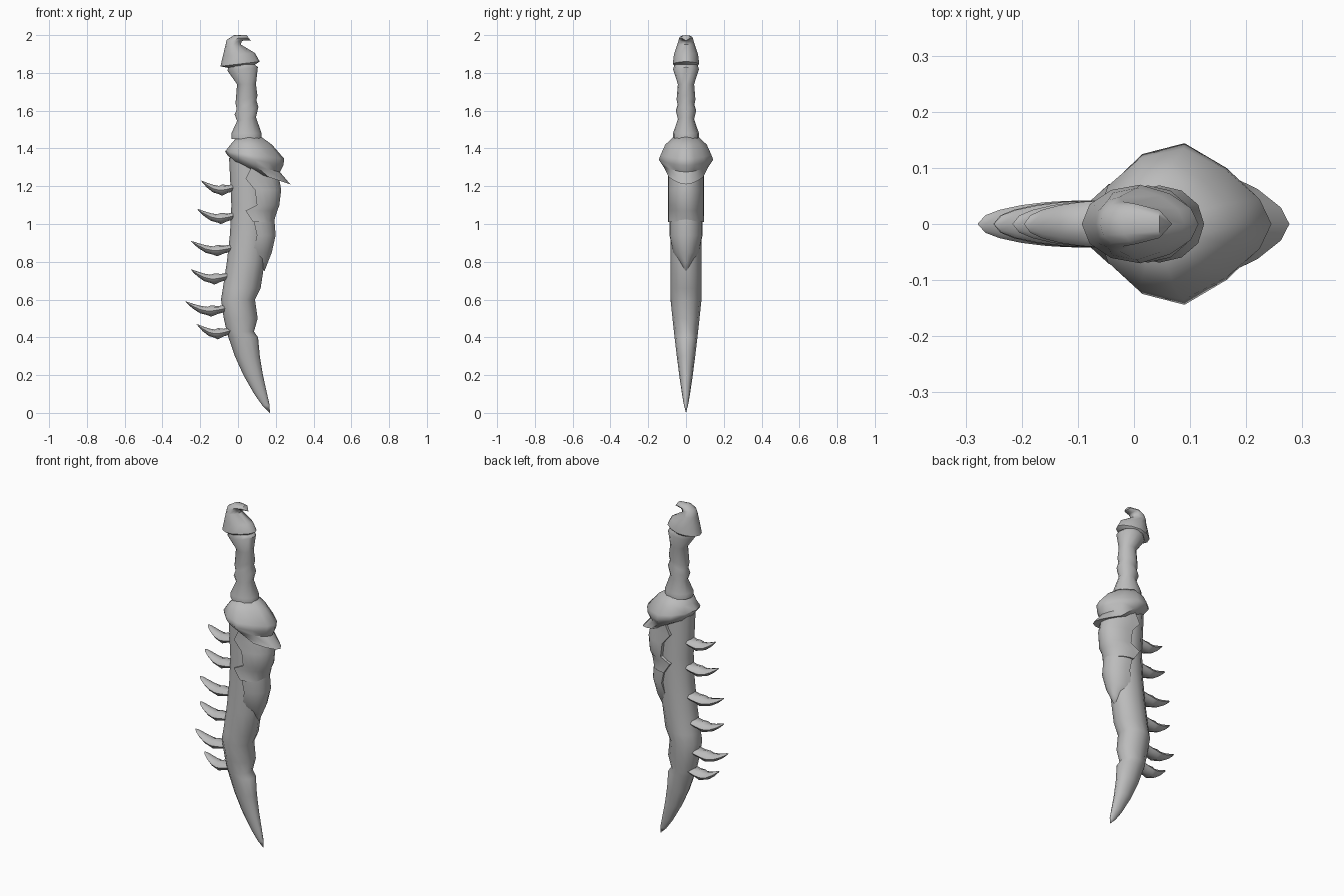
import bpy, bmesh, math
from mathutils import Vector

if "Cube" in bpy.data.objects:
    bpy.data.objects.remove(bpy.data.objects["Cube"])

bone_colour = (0.5, 0.5, 0.5, 1)
bone = bpy.data.materials.new("grey bone")
bone.use_nodes = True
bone.diffuse_color = bone_colour
bone.node_tree.nodes["Principled BSDF"].inputs["Base Color"].default_value = bone_colour


def ring_points(left, right, depth, sides, half, pinch):
    """Ellipse between two edge points, or its right half; pinch sharpens the right end."""
    points = []
    for i in range(sides):
        if half:
            angle = math.pi * (i / (sides - 1) - 0.5)
            point = left.lerp(right, math.cos(angle))
        else:
            angle = math.tau * i / sides
            point = left.lerp(right, (math.cos(angle) + 1) / 2)
        point.y = depth * math.sin(angle) * (1 - pinch * max(0, math.cos(angle)))
        points.append(point)
    return points


def loft(name, rings, sides=12, half=False, pinch=0):
    """Skin a row of rings, each given as left x, z, right x, z and half depth."""
    bm = bmesh.new()
    loops = []
    for left_x, left_z, right_x, right_z, depth in rings:
        left = Vector((left_x, 0, left_z))
        right = Vector((right_x, 0, right_z))
        points = ring_points(left, right, depth, sides, half, pinch)
        loops.append([bm.verts.new(point) for point in points])
    for low, high in zip(loops, loops[1:]):
        for i in range(sides):
            following = (i + 1) % sides
            bm.faces.new((low[i], low[following], high[following], high[i]))
    bm.faces.new(loops[0])
    bm.faces.new(loops[-1])
    bmesh.ops.remove_doubles(bm, verts=bm.verts, dist=0.0005)
    bmesh.ops.recalc_face_normals(bm, faces=bm.faces)
    mesh = bpy.data.meshes.new(name)
    bm.to_mesh(mesh)
    bm.free()
    mesh.materials.append(bone)
    part = bpy.data.objects.new(name, mesh)
    bpy.context.collection.objects.link(part)
    bpy.ops.object.select_all(action='DESELECT')
    part.select_set(True)
    bpy.context.view_layer.objects.active = part
    bpy.ops.object.shade_smooth_by_angle(angle=math.radians(50))


def blade_centre(z):
    """Sweep towards the tip below, gentle bow above."""
    if z < 0.6:
        return 0.01 + 0.44 * (0.6 - z) ** 2
    return 0.01 + 0.055 * math.sin(3 * (z - 0.6))


def blade_taper(z, power):
    return min(1, z / 0.6) ** power


# Curved blade with nicks in its right edge
nicks = (0.6, 0.43)
blade_rings = []
for z in (1.35, 1.1, 0.95, 0.8, 0.66, 0.6, 0.5, 0.43, 0.4, 0.3, 0.2, 0.1, 0.04, 0):
    centre = blade_centre(z)
    width = 0.1 * blade_taper(z, 0.6)
    right_edge = centre + width - (0.02 if z in nicks else 0)
    depth = 0.082 * blade_taper(z, 0.75)
    blade_rings.append((centre - width, z, right_edge, z, depth))
loft("blade", blade_rings)


def sheath(name, outline, thickness):
    """Jagged half shell around the right edge, closing to a point below."""
    rings = []
    for left_x, right_x, z in outline:
        depth = thickness * min(1, 8 * (z - 0.75))
        rings.append((left_x, z, right_x, z, depth))
    loft(name, rings, half=True)


sheath("upper_sheath", [(0.07, 0.2, 1.3), (0.04, 0.22, 1.24), (0.09, 0.23, 1.18),
                        (0.1, 0.22, 1.1), (0.04, 0.21, 1.07), (0.08, 0.19, 1.01)], 0.096)
sheath("lower_sheath", [(0.07, 0.19, 1.08), (0.1, 0.2, 0.94), (0.08, 0.18, 0.85),
                        (0.11, 0.16, 0.8), (0.14, 0.14, 0.75)], 0.087)

# Bulbous guard with a pointed lip
loft("guard", [(-0.01, 1.455, 0.125, 1.46, 0.07),
               (-0.04, 1.42, 0.18, 1.42, 0.11),
               (-0.068, 1.385, 0.245, 1.345, 0.135),
               (-0.06, 1.37, 0.24, 1.31, 0.144),
               (-0.03, 1.335, 0.222, 1.275, 0.12),
               (0.05, 1.285, 0.277, 1.21, 0.09),
               (0.1, 1.27, 0.2, 1.24, 0.05)], pinch=0.4)

# Ridged grip: height, half width and tilt of each ring
grip_rings = []
for z, width, tilt in [(1.45, 0.08, 0), (1.48, 0.08, 0), (1.555, 0.05, 0.01),
                       (1.6, 0.063, 0.02), (1.63, 0.052, 0.025), (1.66, 0.058, 0.02),
                       (1.74, 0.05, 0), (1.82, 0.08, 0.01), (1.845, 0.07, 0)]:
    lean = 0.045 - max(0, z - 1.74) / 4
    grip_rings.append((lean - width, z - tilt, lean + width, z + tilt, width * 0.86))
loft("grip", grip_rings)

# Hooked pommel
loft("pommel", [(-0.02, 1.82, 0.04, 1.81, 0.04),
                (-0.093, 1.835, 0.115, 1.86, 0.07),
                (-0.08, 1.89, 0.09, 1.905, 0.064),
                (-0.068, 1.94, 0.015, 1.95, 0.048),
                (-0.06, 1.975, 0.02, 1.966, 0.04),
                (-0.02, 2, 0.025, 1.97, 0.036),
                (0.045, 2, 0.045, 1.972, 0.025),
                (0.068, 1.97, 0.068, 1.97, 0)], pinch=0.2)


def spine(name, base_z, length):
    """Sagging horn from the blade's left edge, with a collar near its root."""
    base_x = blade_centre(base_z) - 0.1 * blade_taper(base_z, 0.6)
    rings = []
    for along, thickness in [(-0.2, 0.02), (0.1, 0.02), (0.3, 0.03), (0.4, 0.022),
                             (0.6, 0.02), (0.8, 0.013), (0.93, 0.006), (1, 0)]:
        x = base_x - length * along
        z = base_z + 0.04 * along - 0.028 * math.sin(math.pi * along)
        depth = 0.042 * math.sqrt(1 - along ** 2)
        rings.append((x, z + thickness, x, z - thickness, depth))
    loft(name, rings, sides=8)


# Row of spines along the left edge
for number, (height, length) in enumerate([(1.19, 0.16), (1.04, 0.18), (0.87, 0.2),
                                           (0.72, 0.18), (0.55, 0.195), (0.43, 0.16)]):
    spine(f"spine_{number + 1}", height, length)
